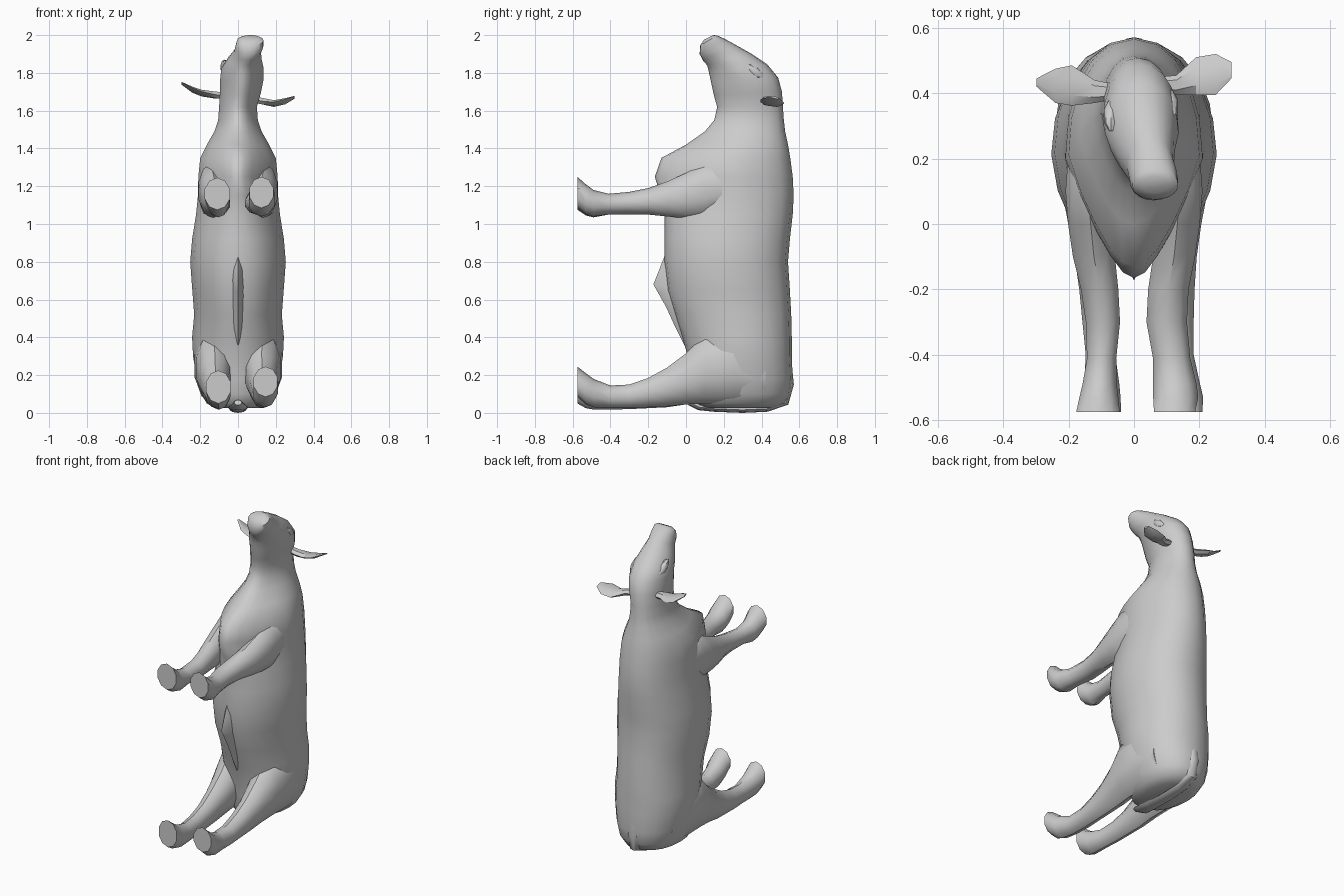
import bpy, bmesh, math
from mathutils import Vector

cube = bpy.data.objects.get("Cube")
if cube:
    bpy.data.objects.remove(cube)

hide = bpy.data.materials.new("plain grey")
hide.use_nodes = True
GREY = (0.6, 0.6, 0.6, 1)
hide.diffuse_color = GREY
bsdf = hide.node_tree.nodes["Principled BSDF"]
bsdf.inputs["Base Color"].default_value = GREY
bsdf.inputs["Roughness"].default_value = 0.8


def power(v, e):
    return math.copysign(abs(v) ** e, v)


def loft(name, rings, sides=8, square=2.0, angle=40):
    """Skin rings of (centre, half vector u, half vector v, pinch at -u)."""
    bm = bmesh.new()
    loops = []
    for centre, u, v, pinch in rings:
        loop = []
        for i in range(sides):
            a = 2 * math.pi * i / sides
            c, s = power(math.cos(a), 2 / square), power(math.sin(a), 2 / square)
            s *= 1 - pinch * max(0.0, -c)
            loop.append(bm.verts.new(Vector(centre) + c * Vector(u) + s * Vector(v)))
        loops.append(loop)
    for a, b in zip(loops, loops[1:]):
        for i in range(sides):
            j = (i + 1) % sides
            bm.faces.new((a[i], a[j], b[j], b[i]))
    bm.faces.new(loops[0])
    bm.faces.new(loops[-1])
    bmesh.ops.recalc_face_normals(bm, faces=bm.faces)
    mesh = bpy.data.meshes.new(name)
    bm.to_mesh(mesh)
    bm.free()
    obj = bpy.data.objects.new(name, mesh)
    bpy.context.collection.objects.link(obj)
    mesh.materials.append(hide)
    bpy.ops.object.select_all(action='DESELECT')
    obj.select_set(True)
    bpy.context.view_layer.objects.active = obj
    bpy.ops.object.shade_smooth_by_angle(angle=math.radians(angle))
    return obj


def spine_ring(yf, zf, yb, zb, half, xc=0.0, pinch=0.0):
    """Ring spanning from the throat/belly point to the back point."""
    return ((xc, (yf + yb) / 2, (zf + zb) / 2),
            (0, (yb - yf) / 2, (zb - zf) / 2), (half, 0, 0), pinch)


# Trunk and neck: belly y, back y, height, half width, belly pinch
trunk = [
    (0.10, 0.46, 0.025, 0.12, 0.0), (0.06, 0.525, 0.05, 0.165, 0.0),
    (0.04, 0.555, 0.10, 0.195, 0.0), (0.03, 0.565, 0.18, 0.218, 0.0),
    (0.01, 0.56, 0.30, 0.238, 0.1), (-0.02, 0.56, 0.40, 0.243, 0.15),
    (-0.06, 0.557, 0.52, 0.232, 0.15), (-0.10, 0.55, 0.65, 0.242, 0.1),
    (-0.115, 0.54, 0.80, 0.253, 0.1), (-0.115, 0.55, 0.92, 0.243, 0.1),
    (-0.115, 0.565, 1.05, 0.222, 0.2), (-0.135, 0.57, 1.15, 0.212, 0.4),
    (-0.165, 0.565, 1.25, 0.210, 0.55), (-0.13, 0.552, 1.35, 0.200, 0.45),
    (0.0, 0.54, 1.42, 0.165, 0.35), (0.10, 0.525, 1.49, 0.125, 0.3),
    (0.15, 0.518, 1.55, 0.105, 0.25), (0.165, 0.513, 1.62, 0.100, 0.25)]
rings = [spine_ring(f, z, b, z, w, 0.0, p) for f, b, z, w, p in trunk]
# Head continues the same skin, tilting forward to the muzzle
rings += [
    spine_ring(0.148, 1.68, 0.508, 1.70, 0.108, 0.012, 0.3),
    spine_ring(0.133, 1.75, 0.488, 1.775, 0.115, 0.02, 0.35),
    spine_ring(0.122, 1.80, 0.43, 1.845, 0.112, 0.024, 0.35),
    spine_ring(0.112, 1.84, 0.34, 1.905, 0.090, 0.035, 0.2),
    spine_ring(0.090, 1.865, 0.26, 1.95, 0.072, 0.05, 0.1),
    spine_ring(0.072, 1.90, 0.205, 1.98, 0.074, 0.06, 0.0),
    spine_ring(0.075, 1.945, 0.165, 1.998, 0.070, 0.065, 0.0),
    spine_ring(0.095, 1.975, 0.145, 2.0, 0.045, 0.067, 0.0)]
loft("body_and_head", rings, sides=20, square=2.15, angle=45)


def leg(name, sections):
    """Sections of y, low z, high z, lower x, higher x."""
    loft(name, [(((a + b) / 2, y, (lo + hi) / 2), (0, 0, (hi - lo) / 2),
                 ((b - a) / 2, 0, 0), 0) for y, lo, hi, a, b in sections], 10)


# Front legs, hoof to shoulder
leg("right_front_leg", [
    (-0.575, 1.075, 1.245, -0.180, -0.040), (-0.53, 1.045, 1.205, -0.170, -0.045),
    (-0.49, 1.035, 1.175, -0.160, -0.050), (-0.41, 1.05, 1.155, -0.146, -0.052),
    (-0.30, 1.05, 1.165, -0.150, -0.040), (-0.20, 1.05, 1.19, -0.165, -0.045),
    (-0.10, 1.04, 1.225, -0.190, -0.055), (0.0, 1.03, 1.27, -0.205, -0.06),
    (0.10, 1.03, 1.32, -0.213, -0.07), (0.20, 1.08, 1.30, -0.205, -0.09)])
leg("left_front_leg", [
    (-0.575, 1.085, 1.25, 0.058, 0.190), (-0.53, 1.05, 1.21, 0.055, 0.200),
    (-0.49, 1.04, 1.18, 0.055, 0.195), (-0.41, 1.05, 1.16, 0.055, 0.175),
    (-0.30, 1.05, 1.17, 0.035, 0.165), (-0.20, 1.05, 1.19, 0.040, 0.170),
    (-0.10, 1.04, 1.225, 0.055, 0.190), (0.0, 1.03, 1.27, 0.06, 0.205),
    (0.10, 1.03, 1.32, 0.07, 0.213), (0.20, 1.08, 1.30, 0.09, 0.205)])

# Hind legs, hoof to thigh
leg("right_hind_leg", [
    (-0.575, 0.05, 0.225, -0.172, -0.036), (-0.53, 0.025, 0.19, -0.165, -0.038),
    (-0.49, 0.018, 0.165, -0.155, -0.042), (-0.40, 0.018, 0.14, -0.150, -0.055),
    (-0.30, 0.02, 0.15, -0.160, -0.060), (-0.20, 0.025, 0.18, -0.170, -0.060),
    (-0.10, 0.03, 0.235, -0.185, -0.055), (0.0, 0.045, 0.31, -0.205, -0.04),
    (0.10, 0.05, 0.42, -0.225, -0.03), (0.25, 0.05, 0.45, -0.235, -0.03),
    (0.42, 0.06, 0.40, -0.200, -0.03)])
leg("left_hind_leg", [
    (-0.575, 0.085, 0.245, 0.080, 0.212), (-0.53, 0.045, 0.21, 0.080, 0.215),
    (-0.49, 0.03, 0.18, 0.080, 0.205), (-0.40, 0.025, 0.145, 0.080, 0.185),
    (-0.30, 0.025, 0.15, 0.075, 0.185), (-0.20, 0.03, 0.185, 0.070, 0.188),
    (-0.10, 0.035, 0.24, 0.060, 0.195), (0.0, 0.045, 0.315, 0.04, 0.210),
    (0.10, 0.05, 0.42, 0.03, 0.230), (0.25, 0.05, 0.45, 0.03, 0.238),
    (0.42, 0.06, 0.40, 0.03, 0.205)])


def ear(name, sections):
    """Sections of x, low y, high y, front-edge z, back-edge z, half thickness."""
    loft(name, [((x, (a + b) / 2, (za + zb) / 2), (0, (b - a) / 2, (zb - za) / 2),
                 (0, 0, t), 0) for x, a, b, za, zb, t in sections], 6, angle=25)


# Ears
ear("left_ear", [
    (0.08, 0.40, 0.45, 1.66, 1.66, 0.02), (0.13, 0.395, 0.455, 1.65, 1.65, 0.02),
    (0.19, 0.395, 0.51, 1.645, 1.63, 0.016), (0.25, 0.395, 0.52, 1.66, 1.64, 0.013),
    (0.298, 0.445, 0.495, 1.675, 1.665, 0.006)])
ear("right_ear", [
    (-0.07, 0.38, 0.43, 1.68, 1.68, 0.02), (-0.12, 0.37, 0.44, 1.685, 1.68, 0.02),
    (-0.19, 0.362, 0.485, 1.70, 1.685, 0.016), (-0.24, 0.37, 0.475, 1.72, 1.70, 0.013),
    (-0.298, 0.42, 0.445, 1.75, 1.74, 0.006)])

# Brow bumps over the eyes
for name, x, y, z in (("right_brow", -0.07, 0.33, 1.83), ("left_brow", 0.112, 0.36, 1.81)):
    loft(name, [((x, y + d, z - d * 0.6), (0, 0, r), (r * 0.8, 0, 0), 0)
                for d, r in ((-0.045, 0.008), (-0.02, 0.028), (0.02, 0.028), (0.05, 0.008))], 8)

# Belly fold between the hind legs
loft("belly_fold", [
    ((0, y, z), (0, dy, 0), (w, 0, 0), 0.5)
    for z, y, dy, w in ((0.36, 0.05, 0.06, 0.04), (0.45, 0.03, 0.085, 0.05),
                        (0.56, 0.0, 0.105, 0.05), (0.64, -0.03, 0.12, 0.045),
                        (0.68, -0.045, 0.128, 0.04), (0.75, -0.04, 0.105, 0.045),
                        (0.84, -0.02, 0.09, 0.04))], 8)

# Tail lying flat over the rump, running to the hocks
tail = [(0.54, 0.30), (0.555, 0.15), (0.53, 0.055), (0.43, 0.022),
        (0.30, 0.016), (0.15, 0.022), (0.07, 0.03), (0.02, 0.055)]
tail_rings = []
for i, (y, z) in enumerate(tail):
    a, b = tail[max(i - 1, 0)], tail[min(i + 1, len(tail) - 1)]
    t = Vector((0, b[0] - a[0], b[1] - a[1])).normalized()
    half = 0.028 + 0.004 * i if i < 7 else 0.02
    tail_rings.append(((0, y, z), Vector((0, -t.z, t.y)) * 0.016, (half, 0, 0), 0))
loft("tail", tail_rings, 8)
